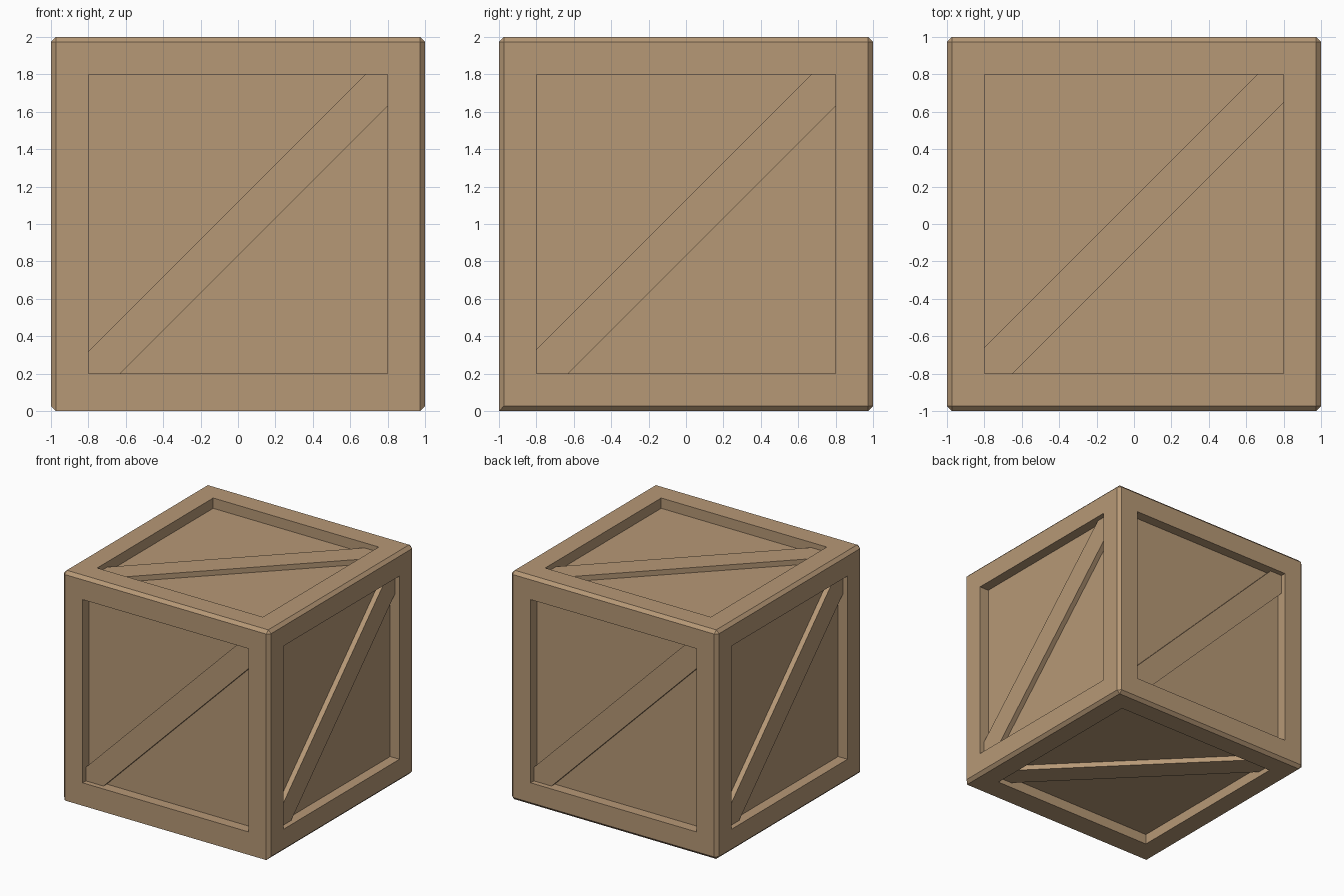
import bpy, bmesh
from mathutils import Vector

if "Cube" in bpy.data.objects:
    bpy.data.objects.remove(bpy.data.objects["Cube"])

OPEN = 0.8      # half width of each recessed opening
DEPTH = 0.09    # recess depth
STEP = 0.045    # brace surface lies this far below the frame
CHAMFER = 0.027

wood = bpy.data.materials.new("crate wood")
wood.diffuse_color = (0.47, 0.315, 0.182, 1)
wood.use_nodes = True
wood.node_tree.nodes["Principled BSDF"].inputs["Base Color"].default_value = wood.diffuse_color


def add_object(name, bm):
    bmesh.ops.recalc_face_normals(bm, faces=bm.faces[:])
    mesh = bpy.data.meshes.new(name)
    bm.to_mesh(mesh)
    bm.free()
    mesh.materials.append(wood)
    obj = bpy.data.objects.new(name, mesh)
    bpy.context.collection.objects.link(obj)
    return obj


# Crate body: cube with a recessed panel on every side
bm = bmesh.new()
bmesh.ops.create_cube(bm, size=2)
outer = bm.edges[:]
sides = bm.faces[:]
bmesh.ops.inset_individual(bm, faces=sides, thickness=1 - OPEN, use_even_offset=True)
walls = bmesh.ops.inset_individual(bm, faces=sides, thickness=0.0, depth=-DEPTH)

# Chamfer the outer edges, leaving the lower front one sharp
def is_outer(e):
    return all(min(abs(c) for c in v.co) > 0.99 for v in e.verts)

def is_front_bottom(e):
    return all(v.co.y < -0.99 and v.co.z < -0.99 for v in e.verts)

edges = [e for e in bm.edges if is_outer(e) and not is_front_bottom(e)]
bmesh.ops.bevel(bm, geom=edges, offset=CHAMFER, offset_type='OFFSET', segments=1,
                profile=0.5, affect='EDGES', clamp_overlap=False)
bmesh.ops.translate(bm, verts=bm.verts[:], vec=(0, 0, 1))
add_object("crate_body", bm)


# Diagonal brace: a strip clipped by the opening, slightly buried in the body
def brace(name, right, up, above, below):
    u, v = Vector(right), Vector(up)
    w = u.cross(v)
    h = OPEN + 0.01
    outline = [(-h, -h), (below - h, -h), (h, h - below),
               (h, h), (h - above, h), (-h, above - h)]
    bm = bmesh.new()
    base = [bm.verts.new(u * a + v * b + w * (1 - DEPTH - 0.02) + Vector((0, 0, 1)))
            for a, b in outline]
    face = bm.faces.new(base)
    ext = bmesh.ops.extrude_face_region(bm, geom=[face])
    top = [g for g in ext["geom"] if isinstance(g, bmesh.types.BMVert)]
    bmesh.ops.translate(bm, verts=top, vec=w * (DEPTH - STEP + 0.02))
    add_object(name, bm)


brace("brace_front", (1, 0, 0), (0, 0, 1), 0.12, 0.17)
brace("brace_back", (-1, 0, 0), (0, 0, 1), 0.12, 0.17)
brace("brace_right", (0, 1, 0), (0, 0, 1), 0.13, 0.17)
brace("brace_left", (0, -1, 0), (0, 0, 1), 0.13, 0.17)
brace("brace_top", (1, 0, 0), (0, 1, 0), 0.14, 0.15)
brace("brace_bottom", (1, 0, 0), (0, -1, 0), 0.14, 0.15)
